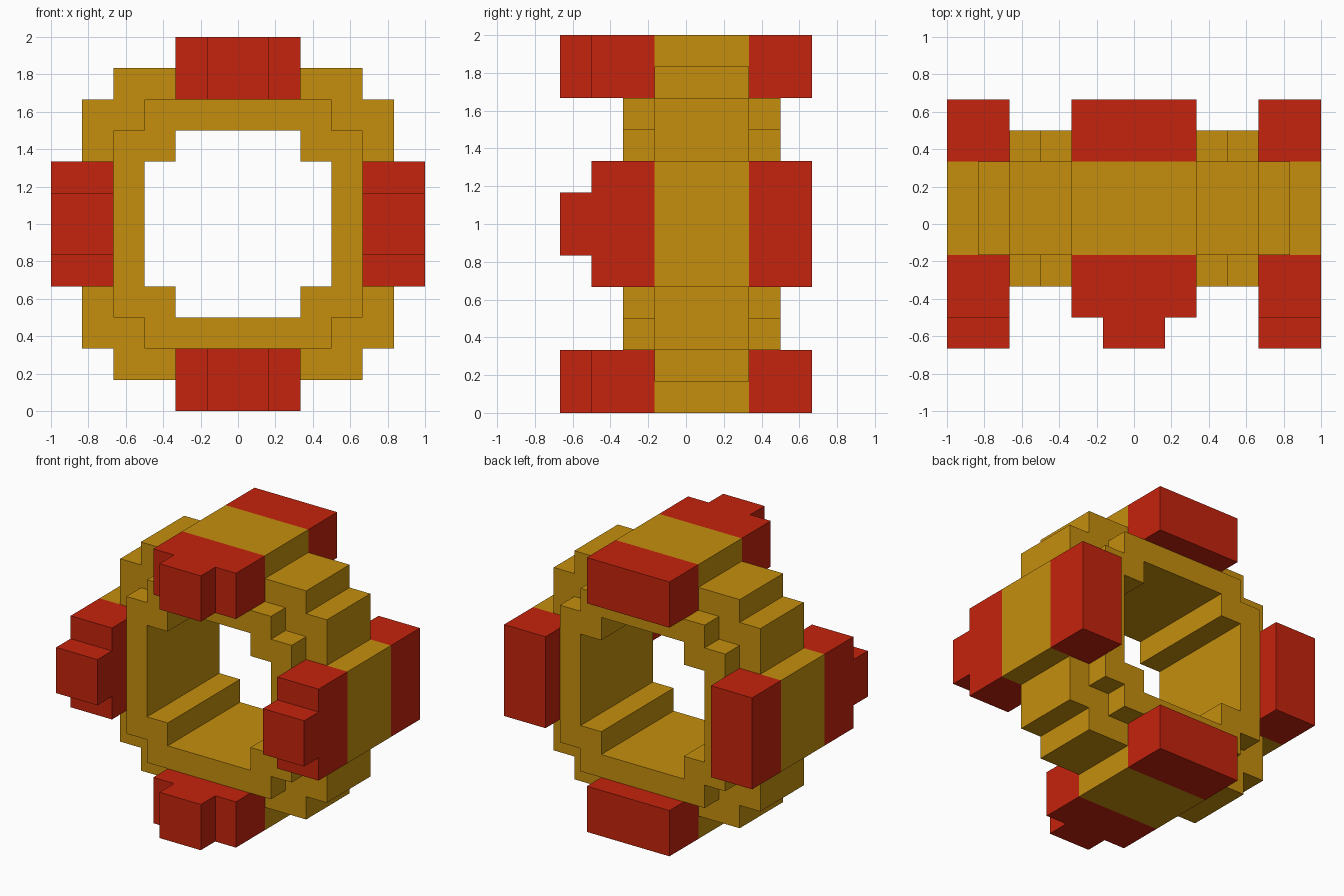
import bpy, bmesh, math
from mathutils import Matrix, Vector

cube = bpy.data.objects.get("Cube")
if cube:
    bpy.data.objects.remove(cube)

U = 1 / 6                        # one block of the stepped grid
CENTRE = Vector((0, 0, 1))


def material(name, colour):
    mat = bpy.data.materials.new(name)
    mat.use_nodes = True
    mat.diffuse_color = colour
    mat.node_tree.nodes["Principled BSDF"].inputs["Base Color"].default_value = colour
    return mat


GOLD = material("gold", (0.56, 0.275, 0.004, 1))
RED = material("red", (0.56, 0.017, 0.004, 1))


def finish(name, bm, mat, angle=0):
    """Scale grid units to size, turn about the y axis and lift to the hub."""
    bmesh.ops.recalc_face_normals(bm, faces=bm.faces)
    bm.transform(Matrix.Translation(CENTRE) @ Matrix.Rotation(angle, 4, 'Y') @ Matrix.Scale(U, 4))
    mesh = bpy.data.meshes.new(name)
    bm.to_mesh(mesh)
    bm.free()
    mesh.materials.append(mat)
    bpy.context.collection.objects.link(bpy.data.objects.new(name, mesh))


def stepped_loop(a):
    """Round outline with one notch per corner, as (x, z) points."""
    corner = [(a + 1, a), (a, a), (a, a + 1)]
    points = []
    for _ in range(4):
        points += corner
        corner = [(-z, x) for x, z in corner]
    return points


def prism(name, plan, z0, z1, mat, angle):
    """Extrude an (x, y) plan upwards between two heights."""
    bm = bmesh.new()
    face = bm.faces.new([bm.verts.new((x, y, z0)) for x, y in plan])
    top = bmesh.ops.extrude_face_region(bm, geom=[face])["geom"]
    verts = [g for g in top if isinstance(g, bmesh.types.BMVert)]
    bmesh.ops.translate(bm, verts=verts, vec=(0, 0, z1 - z0))
    finish(name, bm, mat, angle)


# Hollow ring: a thick band with a thin collar at front and back,
# swept as a closed (size, y) section around the stepped outline
section = [(2, -2), (3, -2), (3, -1), (4, -1), (4, 2), (3, 2), (3, 3), (2, 3)]
bm = bmesh.new()
loops = [[bm.verts.new((x, y, z)) for x, z in stepped_loop(a)] for a, y in section]
for i, loop in enumerate(loops):
    following = loops[(i + 1) % len(loops)]
    for j in range(len(loop)):
        k = (j + 1) % len(loop)
        bm.faces.new((loop[j], loop[k], following[k], following[j]))
finish("ring_body", bm, GOLD)

# Four pods around the ring: gold saddle, red stepped nose, red tail
saddle = [(-2, -1), (2, -1), (2, 2), (-2, 2)]
nose = [(-2, -1), (-2, -3), (-1, -3), (-1, -4), (1, -4), (1, -3), (2, -3), (2, -1)]
tail = [(-2, 2), (2, 2), (2, 4), (-2, 4)]
for i, side in enumerate(("top", "left", "bottom", "right")):
    angle = i * math.pi / 2
    prism(side + "_saddle", saddle, 5, 6, GOLD, angle)
    prism(side + "_nose", nose, 4, 6, RED, angle)
    prism(side + "_tail", tail, 4, 6, RED, angle)
